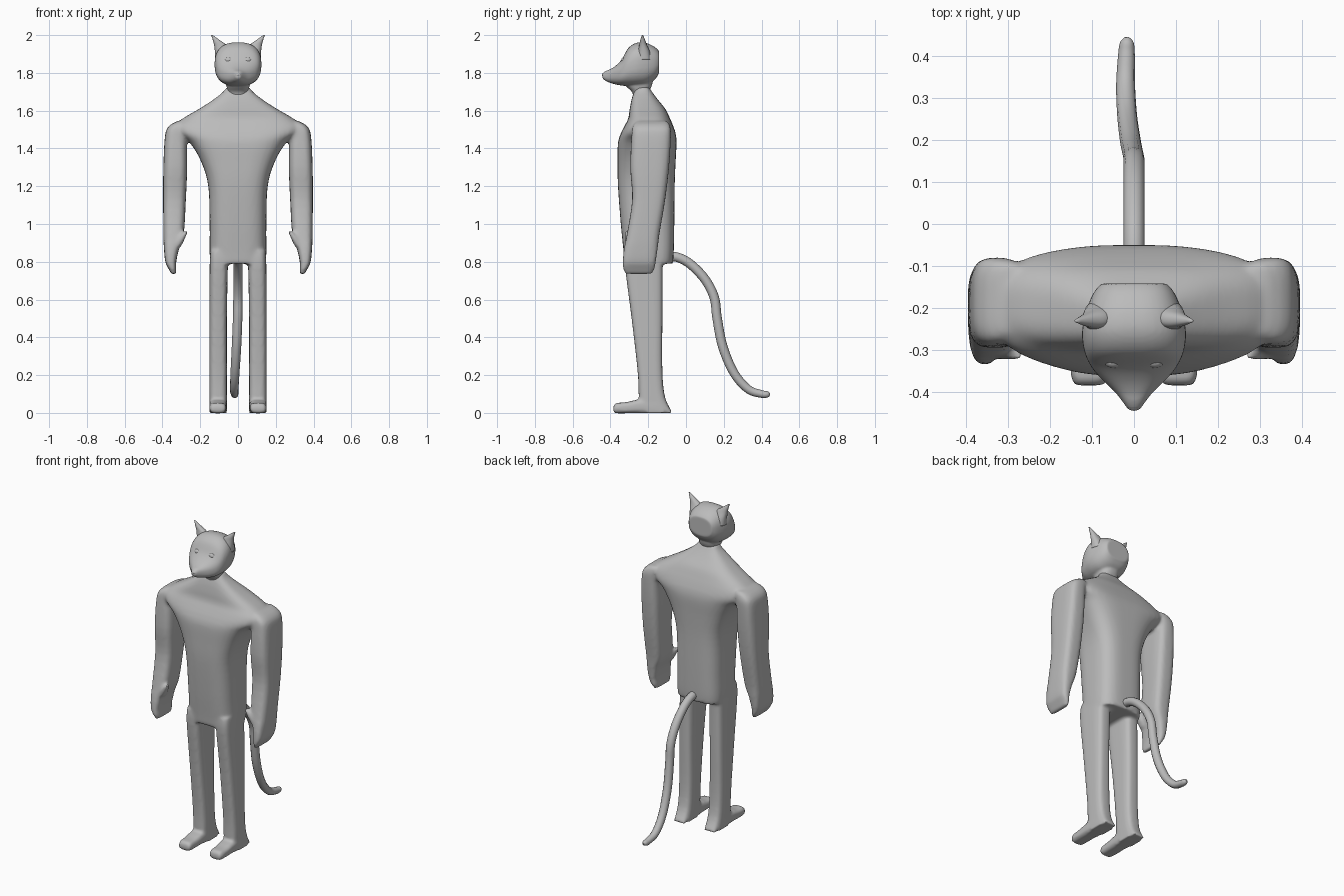
import bpy, bmesh, math
from mathutils import Vector

grey = bpy.data.materials.new("plain grey")
grey.diffuse_color = (0.5, 0.5, 0.5, 1)


def spline(pts, steps):
    """Catmull-Rom interpolation through tuples of any length."""
    out = []
    for i in range(len(pts) - 1):
        p = [Vector(pts[min(max(i + k, 0), len(pts) - 1)]) for k in (-1, 0, 1, 2)]
        for s in range(steps):
            t = s / steps
            out.append(0.5 * (2 * p[1] + (p[2] - p[0]) * t
                              + (2 * p[0] - 5 * p[1] + 4 * p[2] - p[3]) * t * t
                              + (3 * p[1] - p[0] - 3 * p[2] + p[3]) * t ** 3))
    return out + [Vector(pts[-1])]


def loft(bm, rings, power=3.0, along="z", side=1, steps=4, count=40):
    """Superellipse rings: (position, centre x, half width, low, high)."""
    loops = []
    for pos, cx, hw, lo, hi in spline(rings, steps):
        loop = []
        for i in range(count):
            a = 2 * math.pi * i / count
            c, s = math.cos(a), math.sin(a)
            u = cx + hw * math.copysign(abs(c) ** (2 / power), c)
            v = (lo + hi) / 2 + (hi - lo) / 2 * math.copysign(abs(s) ** (2 / power), s)
            co = (side * u, v, pos) if along == "z" else (side * u, pos, v)
            loop.append(bm.verts.new(co))
        loops.append(loop)
    for a, b in zip(loops, loops[1:]):
        for i in range(count):
            j = (i + 1) % count
            bm.faces.new((a[i], a[j], b[j], b[i]))
    bm.faces.new(loops[0])
    bm.faces.new(loops[-1])


def finish(name, bm, voxel=0, smooth=0):
    bmesh.ops.recalc_face_normals(bm, faces=bm.faces[:])
    for f in bm.faces:
        f.smooth = True
    me = bpy.data.meshes.new(name)
    bm.to_mesh(me)
    bm.free()
    me.materials.append(grey)
    ob = bpy.data.objects.new(name, me)
    bpy.context.collection.objects.link(ob)
    if voxel:
        m = ob.modifiers.new("blend", "REMESH")
        m.mode = "VOXEL"
        m.voxel_size = voxel
        m.use_smooth_shade = True
        m = ob.modifiers.new("soften", "SMOOTH")
        m.factor = 0.5
        m.iterations = smooth
    return ob


# Body: torso with sloping shoulders
body = bmesh.new()
loft(body, [(0.79, 0, 0.147, -0.325, -0.07), (0.85, 0, 0.15, -0.33, -0.065),
            (1.0, 0, 0.15, -0.345, -0.062), (1.2, 0, 0.157, -0.36, -0.06),
            (1.33, 0, 0.195, -0.362, -0.055), (1.43, 0, 0.255, -0.36, -0.05),
            (1.48, 0, 0.32, -0.345, -0.055), (1.52, 0, 0.335, -0.325, -0.068),
            (1.56, 0, 0.29, -0.305, -0.085), (1.61, 0, 0.205, -0.298, -0.11),
            (1.66, 0, 0.128, -0.288, -0.15), (1.70, 0, 0.078, -0.275, -0.18),
            (1.725, 0, 0.06, -0.262, -0.195)], 3.2, count=64)
for side in (1, -1):
    # arms with tapering mitten hands
    loft(body, [(1.545, 0.29, 0.03, -0.26, -0.10), (1.52, 0.312, 0.052, -0.28, -0.085),
                (1.47, 0.328, 0.058, -0.288, -0.08), (1.30, 0.332, 0.063, -0.295, -0.09),
                (1.13, 0.336, 0.06, -0.285, -0.11), (0.95, 0.341, 0.054, -0.312, -0.14),
                (0.87, 0.352, 0.04, -0.328, -0.15), (0.80, 0.356, 0.029, -0.335, -0.16),
                (0.765, 0.348, 0.021, -0.333, -0.165), (0.735, 0.34, 0.012, -0.322, -0.18)],
         3.5, side=side)
    # thumbs
    loft(body, [(0.88, 0.322, 0.02, -0.32, -0.26), (0.92, 0.302, 0.02, -0.325, -0.27),
                (0.96, 0.275, 0.01, -0.325, -0.295)], 2.2, side=side)
    # legs
    loft(body, [(0.86, 0.10, 0.047, -0.32, -0.12), (0.77, 0.102, 0.048, -0.322, -0.124),
                (0.5, 0.105, 0.046, -0.288, -0.125), (0.22, 0.105, 0.046, -0.256, -0.125),
                (0.08, 0.105, 0.046, -0.25, -0.11), (0.0, 0.105, 0.046, -0.25, -0.07)],
         3.8, side=side)
    # feet
    loft(body, [(-0.385, 0.107, 0.034, 0.004, 0.035), (-0.37, 0.107, 0.042, -0.002, 0.052),
                (-0.32, 0.107, 0.045, -0.002, 0.056), (-0.25, 0.106, 0.046, -0.002, 0.07),
                (-0.15, 0.106, 0.046, -0.002, 0.07)], 3.5, along="y", side=side)
finish("body", body, 0.010, 5)

# Head: skull running into the pointed snout, plus the neck
head = bmesh.new()
loft(head, [(-0.142, 0, 0.078, 1.80, 1.915), (-0.165, 0, 0.097, 1.765, 1.937),
            (-0.21, 0, 0.115, 1.737, 1.958), (-0.26, 0, 0.124, 1.73, 1.96),
            (-0.305, 0, 0.118, 1.73, 1.932), (-0.34, 0, 0.102, 1.733, 1.872),
            (-0.37, 0, 0.077, 1.738, 1.84), (-0.40, 0, 0.046, 1.747, 1.82),
            (-0.425, 0, 0.026, 1.757, 1.81), (-0.443, 0, 0.014, 1.772, 1.798)],
     2.5, along="y")
loft(head, [(1.665, 0, 0.046, -0.275, -0.20), (1.70, 0, 0.053, -0.287, -0.195),
            (1.735, 0, 0.062, -0.32, -0.18), (1.79, 0, 0.07, -0.33, -0.17)], 2.5)
finish("head_and_neck", head, 0.006, 4)

# Ears, eyes and eye rims
for side, tag in ((1, "left"), (-1, "right")):
    ear = bmesh.new()
    loft(ear, [(1.87, 0.080, 0.040, -0.262, -0.18), (1.91, 0.084, 0.038, -0.255, -0.19),
               (1.945, 0.092, 0.034, -0.248, -0.205), (1.97, 0.112, 0.020, -0.243, -0.215),
               (2.0, 0.138, 0.004, -0.234, -0.227)], 2.2, side=side, count=24)
    finish(tag + "_ear", ear)

    bpy.ops.mesh.primitive_uv_sphere_add(segments=24, ring_count=12,
                                         location=(side * 0.05, -0.327, 1.866))
    eye = bpy.context.object
    eye.scale = (0.021, 0.016, 0.017)
    eye.name = tag + "_eye"
    bpy.ops.mesh.primitive_torus_add(major_radius=0.024, minor_radius=0.005,
                                     major_segments=28, minor_segments=8,
                                     location=(side * 0.05, -0.329, 1.866),
                                     rotation=(math.radians(68), 0, side * 0.25))
    rim = bpy.context.object
    rim.scale = (1, 0.85, 1)
    rim.name = tag + "_eye_rim"
    for ob in (eye, rim):
        ob.data.materials.append(grey)
        for f in ob.data.polygons:
            f.use_smooth = True

# Nose
bpy.ops.mesh.primitive_uv_sphere_add(segments=20, ring_count=10, location=(0, -0.433, 1.79))
nose = bpy.context.object
nose.name = "nose"
nose.scale = (0.017, 0.012, 0.011)
nose.data.materials.append(grey)
for f in nose.data.polygons:
    f.use_smooth = True

# Tail: a swept round tube with a rounded tip
path = [(0, -0.10, 0.825, 1), (0, -0.05, 0.825, 1), (0, 0.02, 0.79, 1), (0, 0.10, 0.708, 1),
        (0, 0.15, 0.61, 1), (-0.002, 0.165, 0.50, 1), (-0.008, 0.195, 0.35, 1),
        (-0.016, 0.255, 0.21, 0.95), (-0.02, 0.33, 0.125, 0.9), (-0.018, 0.40, 0.10, 0.8),
        (-0.017, 0.432, 0.098, 0.65), (-0.017, 0.445, 0.098, 0.2)]
curve = bpy.data.curves.new("tail", "CURVE")
curve.dimensions = "3D"
curve.bevel_depth = 0.025
curve.bevel_resolution = 4
curve.use_fill_caps = True
pts = spline(path, 5)
sp = curve.splines.new("POLY")
sp.points.add(len(pts) - 1)
for p, q in zip(sp.points, pts):
    p.co = (q[0], q[1], q[2], 1)
    p.radius = q[3]
sp.use_smooth = True
curve.materials.append(grey)
tail = bpy.data.objects.new("tail", curve)
bpy.context.collection.objects.link(tail)
bpy.ops.object.select_all(action="DESELECT")
tail.select_set(True)
bpy.context.view_layer.objects.active = tail
bpy.ops.object.convert(target="MESH")
